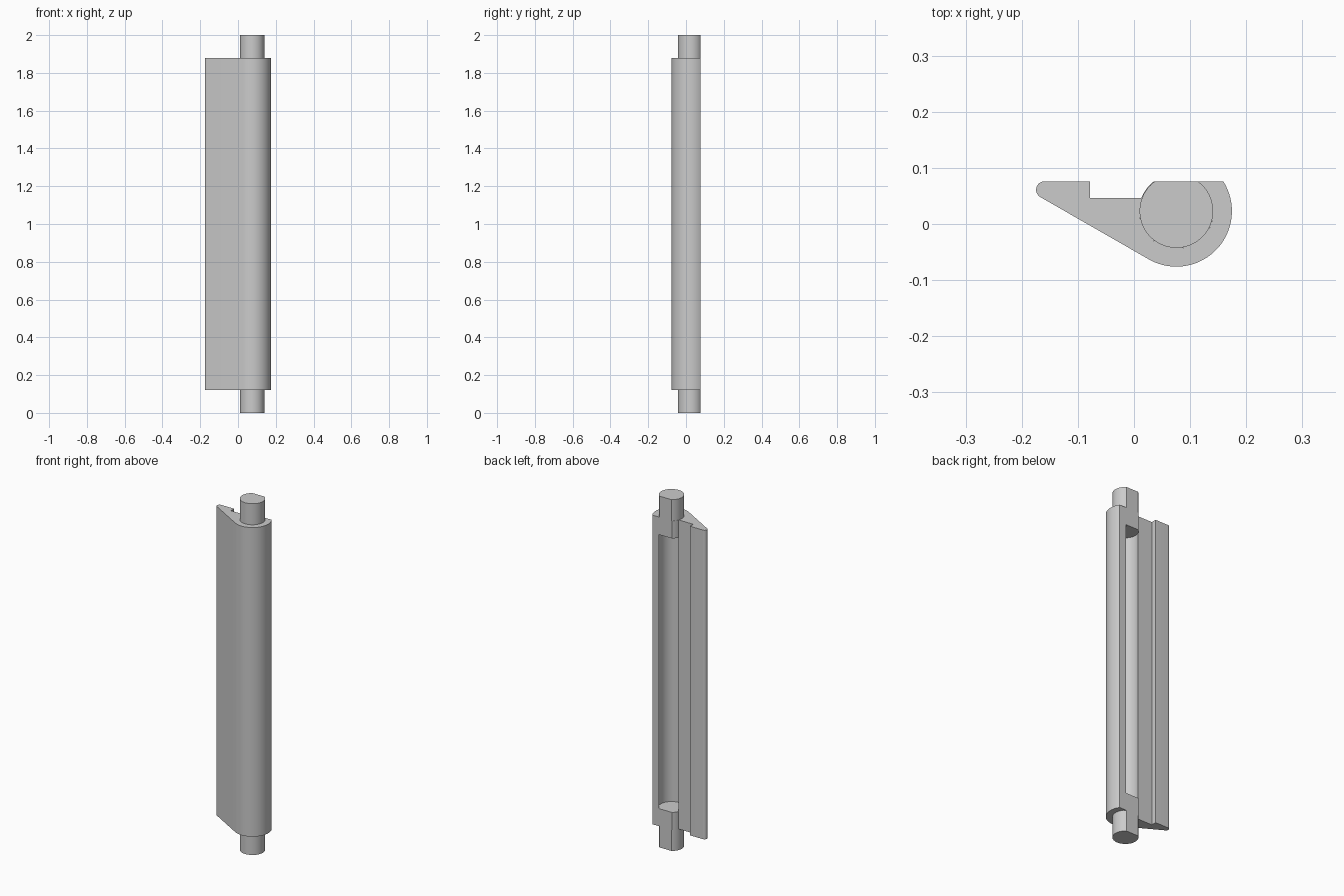
import bpy
import bmesh
from math import sin, cos, asin, pi, radians

cube = bpy.data.objects.get("Cube")
if cube:
    bpy.data.objects.remove(cube, do_unlink=True)

grey = bpy.data.materials.new("plain grey")
grey.use_nodes = True
grey.diffuse_color = (0.6, 0.6, 0.6, 1)
grey.node_tree.nodes["Principled BSDF"].inputs["Base Color"].default_value = (0.6, 0.6, 0.6, 1)

HEIGHT, SHOULDER, PLUG_DEPTH = 2.0, 0.12, 0.22
CX, CY = 0.0755, 0.023        # shared axis of barrel, bore and pins
BACK, STEP = 0.076, 0.0465    # heights of the back flat and the recessed step
BARREL, BORE, PIN, NOSE = 0.099, 0.0665, 0.0655, 0.015


def arc(cx, cy, r, start, end, steps):
    return [(cx + r * cos(start + (end - start) * i / steps),
             cy + r * sin(start + (end - start) * i / steps)) for i in range(steps + 1)]


def angle_at(r, y):
    """Angle on the right of an axis-centred circle where it reaches height y."""
    return asin((y - CY) / r)


def extrude(name, profile, z0, z1):
    bm = bmesh.new()
    face = bm.faces.new([bm.verts.new((x, y, z0)) for x, y in profile])
    up = bmesh.ops.extrude_face_region(bm, geom=[face])["geom"]
    bmesh.ops.translate(bm, vec=(0, 0, z1 - z0),
                        verts=[v for v in up if isinstance(v, bmesh.types.BMVert)])
    bmesh.ops.recalc_face_normals(bm, faces=bm.faces)
    mesh = bpy.data.meshes.new(name)
    bm.to_mesh(mesh)
    bm.free()
    mesh.materials.append(grey)
    obj = bpy.data.objects.new(name, mesh)
    bpy.context.collection.objects.link(obj)
    bpy.ops.object.select_all(action="DESELECT")
    obj.select_set(True)
    bpy.context.view_layer.objects.active = obj
    bpy.ops.object.shade_smooth_by_angle(angle=radians(25))
    return obj


def flatted_round(r):
    """Circle with its back cut flat."""
    a = angle_at(r, BACK)
    return arc(CX, CY, r, pi - a, 2 * pi + a, 64)


# Body: rounded nose, sloped front, barrel, and bore open to the back
tangent = radians(240)
body = arc(-0.1745 + NOSE, BACK - NOSE, NOSE, pi / 2, tangent, 16)
body += arc(CX, CY, BARREL, tangent, 2 * pi + angle_at(BARREL, BACK), 48)
body += arc(CX, CY, BORE, angle_at(BORE, BACK), -pi - angle_at(BORE, STEP), 48)
body += [(-0.078, STEP), (-0.078, BACK)]
extrude("body", body, SHOULDER, HEIGHT - SHOULDER)

# Pins at both ends, with plugs closing the ends of the bore
for side, end, shoulder, inner in (
        ("bottom", 0, SHOULDER, PLUG_DEPTH),
        ("top", HEIGHT, HEIGHT - SHOULDER, HEIGHT - PLUG_DEPTH)):
    extrude(side + "_pin", flatted_round(PIN), min(end, shoulder), max(end, shoulder))
    extrude(side + "_plug", flatted_round(BORE), min(shoulder, inner), max(shoulder, inner))
